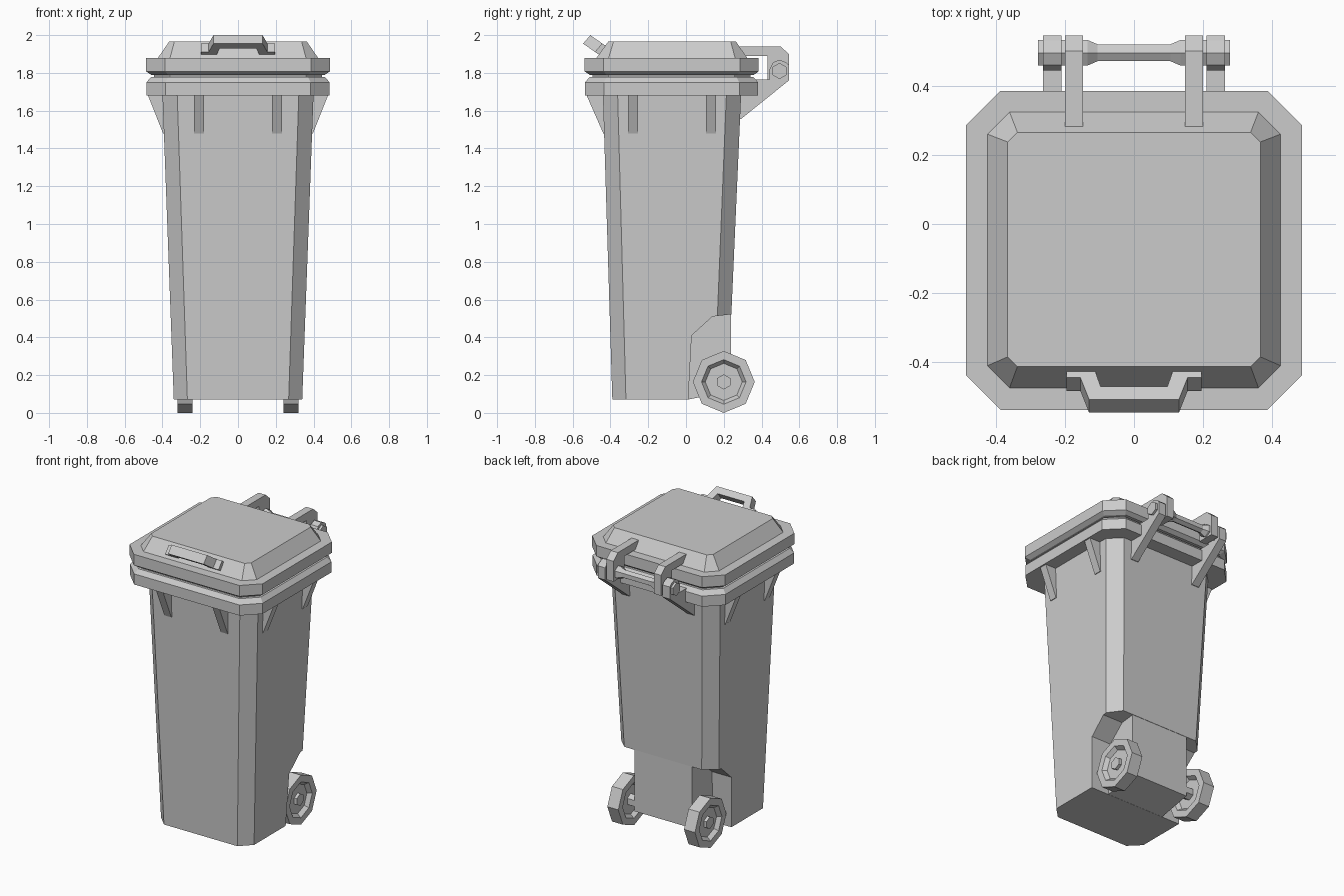
import bpy, bmesh
from math import sin, cos, pi

if "Cube" in bpy.data.objects:
    bpy.data.objects.remove(bpy.data.objects["Cube"])


def loft(name, rings):
    """Skin a list of equal-length rings and cap both ends."""
    bm = bmesh.new()
    vs = [[bm.verts.new(p) for p in r] for r in rings]
    n = len(rings[0])
    for a, b in zip(vs, vs[1:]):
        for i in range(n):
            j = (i + 1) % n
            bm.faces.new((a[i], a[j], b[j], b[i]))
    bm.faces.new(vs[0])
    bm.faces.new(vs[-1])
    bmesh.ops.recalc_face_normals(bm, faces=bm.faces[:])
    me = bpy.data.meshes.new(name)
    bm.to_mesh(me)
    bm.free()
    ob = bpy.data.objects.new(name, me)
    bpy.context.collection.objects.link(ob)
    return ob


def octagon(z, x, y0, y1, c):
    """Chamfered rectangle at height z."""
    return [(x - c, y0, z), (x, y0 + c, z), (x, y1 - c, z), (x - c, y1, z),
            (c - x, y1, z), (-x, y1 - c, z), (-x, y0 + c, z), (c - x, y0, z)]


def slab_x(name, profile, x0, x1):
    """Extrude a (y, z) profile along x."""
    return loft(name, [[(x, y, z) for y, z in profile] for x in (x0, x1)])


def slab_y(name, profile, y0, y1):
    """Extrude an (x, z) profile along y."""
    return loft(name, [[(x, y, z) for x, z in profile] for y in (y0, y1)])


def turned_x(name, profile, sides, cy, cz):
    """Turn (x, radius) pairs about an axis parallel to x, one corner up."""
    return loft(name, [[(x, cy + r * sin(2 * pi * i / sides), cz + r * cos(2 * pi * i / sides))
                        for i in range(sides)] for x, r in profile])


# Tapered body with the wheel recess cut out of its lower back
body = loft("body", [octagon(0.07, 0.34, -0.39, 0.22, 0.072),
                     octagon(1.69, 0.40, -0.44, 0.292, 0.078)])
cutter = slab_x("recess_cutter", [(0.01, 0.0), (0.012, 0.07), (0.03, 0.41), (0.14, 0.51),
                                  (0.24, 0.522), (0.5, 0.522), (0.5, 0.0)], -0.6, 0.6)
cutter.hide_render = True
mod = body.modifiers.new("recess", 'BOOLEAN')
mod.operation = 'DIFFERENCE'
mod.solver = 'EXACT'
mod.object = cutter
bpy.context.view_layer.objects.active = body
bpy.ops.object.modifier_apply(modifier="recess")
bpy.data.objects.remove(cutter)

# Block between the wheels
slab_x("axle_block", [(-0.02, 0.071), (0.012, 0.071), (0.238, 0.115), (0.238, 0.53), (-0.02, 0.53)],
       -0.21, 0.21)

# Body rim and narrow neck under the lid
loft("body_rim", [octagon(1.68, 0.485, -0.535, 0.382, 0.1),
                  octagon(1.75, 0.485, -0.535, 0.382, 0.1),
                  octagon(1.778, 0.46, -0.51, 0.357, 0.09)])
loft("neck", [octagon(1.77, 0.445, -0.495, 0.342, 0.085),
              octagon(1.80, 0.445, -0.495, 0.342, 0.085)])

# Lid edge and raised top
loft("lid_edge", [octagon(1.79, 0.46, -0.51, 0.36, 0.09),
                  octagon(1.808, 0.486, -0.537, 0.385, 0.1),
                  octagon(1.88, 0.486, -0.537, 0.385, 0.1)])
loft("lid_top", [octagon(1.875, 0.427, -0.477, 0.327, 0.066),
                 octagon(1.965, 0.365, -0.412, 0.265, 0.028)])

# Lid handle: U outline (x, distance from lid) swept through its tilted thickness
half = [(0.115, -0.015), (0.195, -0.015), (0.195, 0.02), (0.155, 0.02), (0.13, 0.096)]
outline = half + [(-x, s) for x, s in reversed(half)] + [(-0.097, 0.05), (0.097, 0.05)]
loft("lid_handle", [[(x, y - 0.82 * s, z + 0.57 * s) for x, s in outline]
                    for y, z in ((-0.466, 1.90), (-0.428, 1.945))])

# Hinge pin
ends = [(0.105, 0.028), (0.135, 0.043), (0.278, 0.043)]
turned_x("hinge_pin", [(-x, r) for x, r in reversed(ends)] + ends, 6, 0.495, 1.81)

# Axle
turned_x("axle", [(-0.315, 0.04), (0.315, 0.04)], 6, 0.20, 0.164)

bracket = [(0.27, 1.555), (0.29, 1.555), (0.545, 1.76), (0.545, 1.84), (0.53, 1.855),
           (0.495, 1.87), (0.46, 1.855), (0.443, 1.82), (0.443, 1.765), (0.27, 1.765)]
arm = [(0.27, 1.89), (0.27, 1.94), (0.50, 1.94), (0.545, 1.90), (0.545, 1.765),
       (0.432, 1.765), (0.432, 1.89)]
wheel = [(0.265, 0.05), (0.265, 0.098), (0.24, 0.118), (0.24, 0.164),
         (0.32, 0.164), (0.32, 0.118), (0.295, 0.098), (0.295, 0.05)]

for s, side in ((-1, "left"), (1, "right")):
    # Hinge parts and wheels
    slab_x(f"hinge_bracket_{side}", bracket, s * 0.21, s * 0.263)
    slab_x(f"lid_arm_{side}", arm, s * 0.148, s * 0.20)
    turned_x(f"wheel_{side}", [(s * x, r) for x, r in wheel], 8, 0.20, 0.164)
    # Ribs under the rim
    slab_x(f"front_rib_{side}", [(-0.53, 1.69), (-0.42, 1.69), (-0.42, 1.48), (-0.438, 1.48)],
           s * 0.18, s * 0.232)
    for y, place in ((-0.28, "front"), (0.132, "back")):
        slab_y(f"side_rib_{side}_{place}",
               [(s * x, z) for x, z in ((0.48, 1.69), (0.38, 1.69), (0.38, 1.48), (0.397, 1.48))],
               y - 0.026, y + 0.026)
